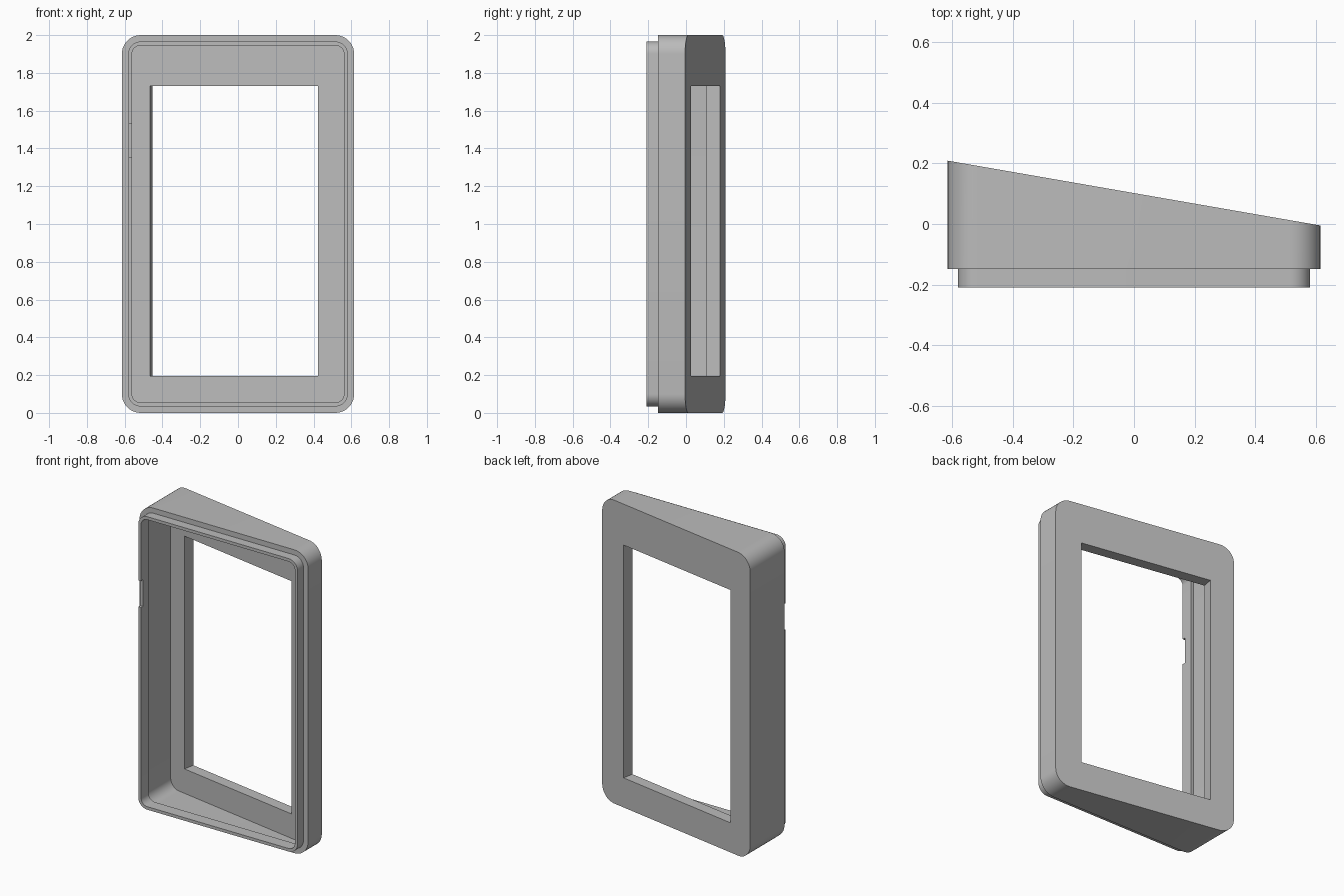
import bpy, bmesh, math

if "Cube" in bpy.data.objects:
    bpy.data.objects.remove(bpy.data.objects["Cube"])

W, H = 0.615, 2.0             # half width and height of the housing
FRONT, LIP, STEP = -0.148, -0.209, -0.13
FLOOR = 0.075                 # thickness of the slanted plate, along y


def back(x):
    """y of the slanted back plane."""
    return 0.102 - 0.174 * x


def rounded(x0, x1, z0, z1, r, seg=10):
    """Rounded rectangle as (x, z) points; r = 0 gives stacked corner points."""
    pts = []
    corners = [(x1 - r, z1 - r), (x0 + r, z1 - r), (x0 + r, z0 + r), (x1 - r, z0 + r)]
    for i, (cx, cz) in enumerate(corners):
        for k in range(seg + 1):
            a = math.pi / 2 * (i + k / seg)
            pts.append((cx + r * math.cos(a), cz + r * math.sin(a)))
    return pts


def inset(d):
    return rounded(-W + d, W - d, d, H - d, 0.1 - d)


def at(pts, y):
    return [(x, y, z) for x, z in pts]


def slanted(pts, depth=0.0):
    return [(x, back(x) - depth, z) for x, z in pts]


outer, lip_out, lip_in, cavity = inset(0), inset(0.034), inset(0.054), inset(0.034)
win_front = rounded(-0.466, 0.424, 0.195, 1.73, 0)
win_back = rounded(-0.453, 0.437, 0.195, 1.73, 0)

# Cross-section rings, going round the wall of the frame and back to the start
rings = [
    slanted(outer), at(outer, FRONT),            # outer wall
    at(lip_out, FRONT), at(lip_out, LIP),        # raised lip
    at(lip_in, LIP), at(lip_in, STEP),           # inside of the lip
    at(cavity, STEP), slanted(cavity, FLOOR),    # hollow behind the lip
    slanted(win_front, FLOOR), slanted(win_back),  # window opening
]

bm = bmesh.new()
loops = [[bm.verts.new(p) for p in ring] for ring in rings]
n = len(outer)
for a, b in zip(loops, loops[1:] + loops[:1]):
    for i in range(n):
        j = (i + 1) % n
        bm.faces.new((a[i], a[j], b[j], b[i]))
bmesh.ops.remove_doubles(bm, verts=bm.verts[:], dist=1e-5)
bmesh.ops.recalc_face_normals(bm, faces=bm.faces[:])
mesh = bpy.data.meshes.new("wedge_frame")
bm.to_mesh(mesh)
bm.free()
frame = bpy.data.objects.new("wedge_frame", mesh)
bpy.context.collection.objects.link(frame)

grey = bpy.data.materials.new("plain_grey")
grey.diffuse_color = (0.5, 0.5, 0.5, 1)
grey.use_nodes = True
grey.node_tree.nodes["Principled BSDF"].inputs["Base Color"].default_value = grey.diffuse_color
mesh.materials.append(grey)

# Small notch in the left side of the lip
bpy.ops.mesh.primitive_cube_add(size=1, location=(-0.575, -0.21, 1.4425))
cutter = bpy.context.object
cutter.name = "notch_cutter"
cutter.scale = (0.08, 0.044, 0.175)
cutter.hide_render = True
cutter.data.materials.append(grey)
mod = frame.modifiers.new("notch", 'BOOLEAN')
mod.operation = 'DIFFERENCE'
mod.solver = 'EXACT'
mod.object = cutter

bpy.ops.object.select_all(action='DESELECT')
frame.select_set(True)
bpy.context.view_layer.objects.active = frame
bpy.ops.object.modifier_apply(modifier="notch")
bpy.data.objects.remove(cutter)
bpy.ops.object.shade_smooth_by_angle(angle=math.radians(30))
